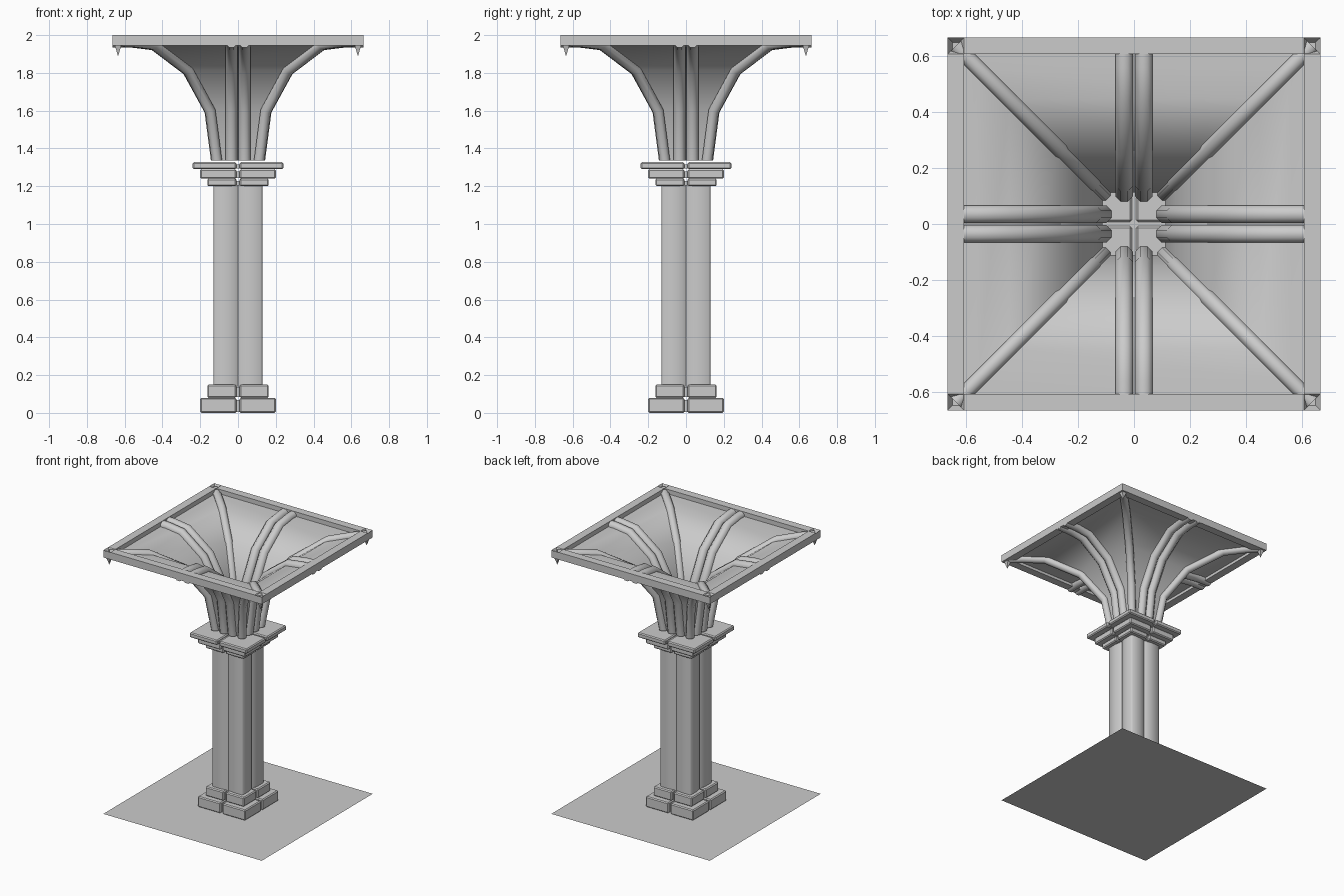
import bpy, bmesh, math
from mathutils import Vector, Matrix

if "Cube" in bpy.data.objects:
    bpy.data.objects.remove(bpy.data.objects["Cube"], do_unlink=True)

stone = bpy.data.materials.new("grey_stone")
stone.use_nodes = True
stone.diffuse_color = (0.6, 0.6, 0.6, 1)
stone.node_tree.nodes["Principled BSDF"].inputs["Base Color"].default_value = (0.6, 0.6, 0.6, 1)


def finish(bm, name, angle=None):
    """Turn a bmesh into a stone object, smooth if an angle is given."""
    mesh = bpy.data.meshes.new(name)
    bm.to_mesh(mesh)
    bm.free()
    mesh.materials.append(stone)
    obj = bpy.data.objects.new(name, mesh)
    bpy.context.collection.objects.link(obj)
    if angle:
        bpy.ops.object.select_all(action='DESELECT')
        obj.select_set(True)
        bpy.context.view_layer.objects.active = obj
        bpy.ops.object.shade_smooth_by_angle(angle=math.radians(angle))
    return obj


def box(bm, lo, hi):
    lo, hi = Vector(lo), Vector(hi)
    mat = Matrix.Translation((lo + hi) / 2) @ Matrix.Diagonal((*(hi - lo), 1))
    return bmesh.ops.create_cube(bm, size=1, matrix=mat)["verts"]


def turn(bm, verts, quarter):
    bmesh.ops.rotate(bm, verts=verts, cent=(0, 0, 0),
                     matrix=Matrix.Rotation(quarter * math.pi / 2, 3, 'Z'))


def tier(name, half, z0, z1):
    """Square course made of four bevelled quarter blocks around a core."""
    bm = bmesh.new()
    for q in range(4):
        turn(bm, box(bm, (0.008, 0.008, z0), (half, half, z1)), q)
    bmesh.ops.bevel(bm, geom=bm.edges[:], offset=0.007, segments=1, affect='EDGES')
    core = half - 0.025
    box(bm, (-core, -core, z0 + 0.004), (core, core, z1 - 0.012))
    finish(bm, name)


# Ground slab
bm = bmesh.new()
bmesh.ops.create_grid(bm, x_segments=1, y_segments=1, size=0.665)
finish(bm, "floor")

# Plinth and capital courses
tier("plinth_lower", 0.2, 0, 0.08)
tier("plinth_upper", 0.162, 0.08, 0.15)
tier("capital_lower", 0.162, 1.2, 1.24)
tier("capital_middle", 0.2, 1.24, 1.29)
tier("capital_top", 0.24, 1.29, 1.327)

# Shaft with a soft groove down the middle of each side
quarter = [(0, 0.112), (0.015, 0.122), (0.05, 0.13), (0.12, 0.13),
           (0.13, 0.12), (0.13, 0.05), (0.122, 0.015)]
bm = bmesh.new()
outline = []
for q in range(4):
    spin = Matrix.Rotation(-q * math.pi / 2, 3, 'Z')
    outline += [bm.verts.new(spin @ Vector((x, y, 0.14))) for x, y in quarter]
cap = bm.faces.new(outline)
top = bmesh.ops.extrude_face_region(bm, geom=[cap])["geom"]
bmesh.ops.translate(bm, vec=(0, 0, 1.07),
                    verts=[v for v in top if isinstance(v, bmesh.types.BMVert)])
bmesh.ops.recalc_face_normals(bm, faces=bm.faces)
finish(bm, "shaft", 50)

# Flaring curve shared by the vault and its ribs: distance out, height
flare = [(0.112, 1.336), (0.147, 1.6), (0.265, 1.815), (0.445, 1.95), (0.56, 1.965)]

# Vault webs: square rings lofted along the flare
bm = bmesh.new()
rings = []
for d, z in flare + [(0.655, 1.967)]:
    rings.append([bm.verts.new((x * d, y * d, z))
                  for x, y in ((1, 1), (-1, 1), (-1, -1), (1, -1))])
for a, b in zip(rings, rings[1:]):
    for i in range(4):
        j = (i + 1) % 4
        bm.faces.new((a[i], a[j], b[j], b[i]))
finish(bm, "vault_webs", 45)


def rib(bm, angle, side, stretch, end, radius, sides=8):
    """Sweep a round section along the flare in the given direction."""
    path = [Vector((d * stretch, z)) for d, z in flare + [(end, 1.967)]]
    out = Vector((math.cos(angle), math.sin(angle), 0))
    across = Vector((-out.y, out.x, 0))
    loops = []
    for i, p in enumerate(path):
        before = (p - path[i - 1]).normalized() if i else Vector((0, 1))
        after = (path[i + 1] - p).normalized() if i < len(path) - 1 else Vector((1, 0))
        t = (before + after).normalized()
        if i == 0:
            t = Vector((0, 1))
        normal = out * -t.y + Vector((0, 0, t.x))
        centre = out * p.x + Vector((0, 0, p.y)) + across * side
        loop = []
        for k in range(sides):
            a = 2 * math.pi * (k + 0.5) / sides
            loop.append(bm.verts.new(centre + (normal * math.cos(a)
                                               + across * math.sin(a)) * radius))
        loops.append(loop)
    for a, b in zip(loops, loops[1:]):
        for k in range(sides):
            m = (k + 1) % sides
            bm.faces.new((a[k], a[m], b[m], b[k]))
    bm.faces.new(loops[-1])


# Paired ribs on the four sides, single ribs on the diagonals
bm = bmesh.new()
for q in range(4):
    for side in (-0.035, 0.035):
        rib(bm, q * math.pi / 2, side, 1, 0.664, 0.034)
bmesh.ops.recalc_face_normals(bm, faces=bm.faces)
finish(bm, "side_ribs", 50)
bm = bmesh.new()
for q in range(4):
    rib(bm, math.pi / 4 + q * math.pi / 2, 0, math.sqrt(2), 0.635, 0.03)
bmesh.ops.recalc_face_normals(bm, faces=bm.faces)
finish(bm, "diagonal_ribs", 50)

# Square rim bars
bm = bmesh.new()
for q in range(4):
    turn(bm, box(bm, (-0.605, 0.605, 1.945), (0.605, 0.665, 2)), q)
finish(bm, "rim_bars")

# Hollowed corner blocks
bm = bmesh.new()
for q in range(4):
    turn(bm, box(bm, (0.605, 0.605, 1.945), (0.665, 0.665, 2)), q)
bm.normal_update()
tops = [f for f in bm.faces if f.normal.z > 0.9]
bmesh.ops.inset_individual(bm, faces=tops, thickness=0.011)
for f in tops:
    c = f.calc_center_median()
    for v in f.verts:
        v.co = c + (v.co - c) * 0.2 - Vector((0, 0, 0.045))
finish(bm, "rim_corners")

# Pointed pendants below the corners
bm = bmesh.new()
for x in (-0.635, 0.635):
    for y in (-0.635, 0.635):
        at = Matrix.Translation((x, y, 1.919)) @ Matrix.Rotation(math.pi / 4, 4, 'Z')
        bmesh.ops.create_cone(bm, cap_ends=True, segments=4, radius1=0.001,
                              radius2=0.025, depth=0.058, matrix=at)
finish(bm, "corner_pendants")
